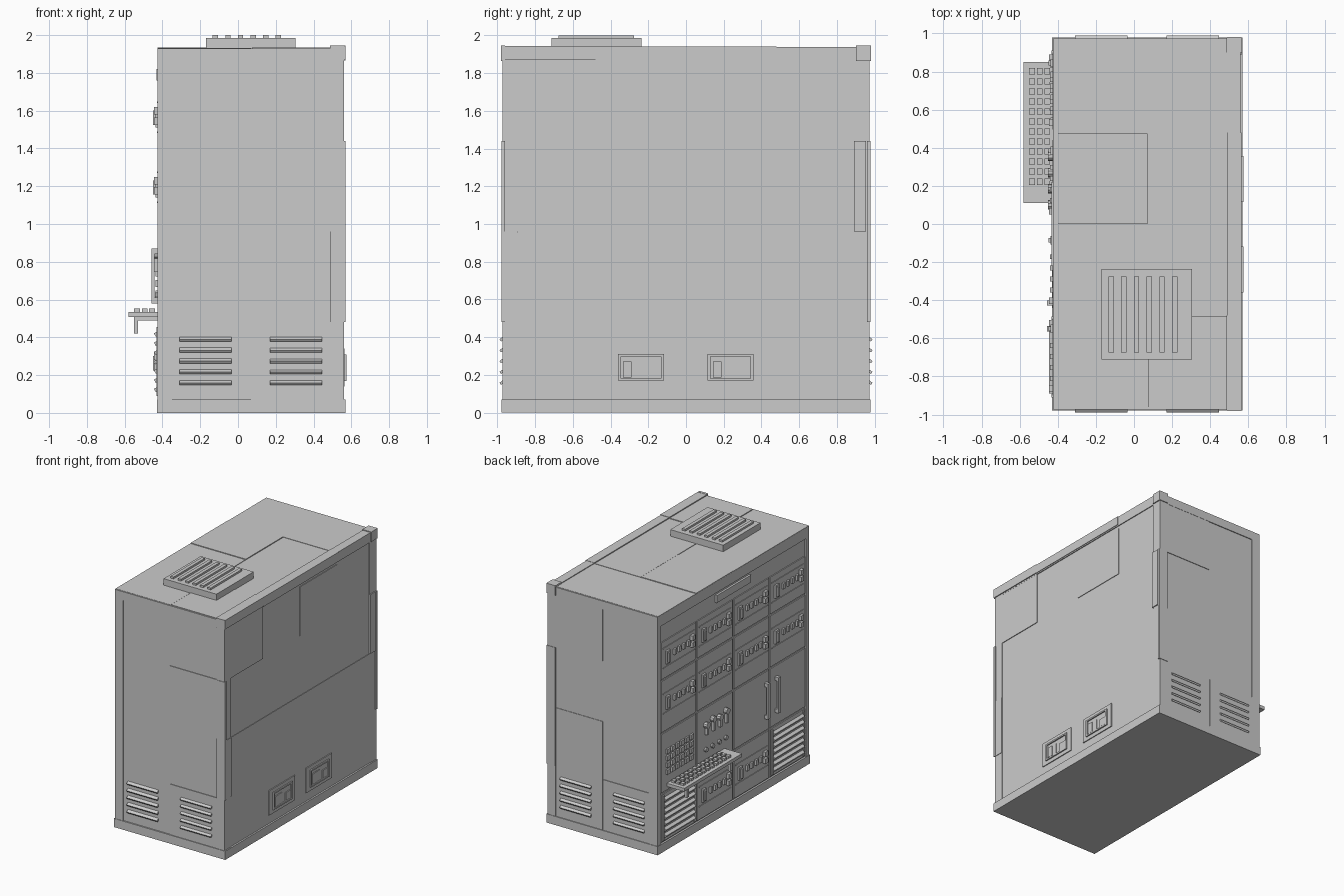
import bpy, bmesh, math
from mathutils import Matrix, Vector

grey = bpy.data.materials.new("cabinet_grey")
grey.diffuse_color = (0.6, 0.6, 0.6, 1)


def finish(name, bm):
    me = bpy.data.meshes.new(name)
    bm.to_mesh(me)
    bm.free()
    me.materials.append(grey)
    ob = bpy.data.objects.new(name, me)
    bpy.context.collection.objects.link(ob)
    return ob


def add_box(bm, b, tilt=None):
    """b = x0,x1,y0,y1,z0,z1 ; tilt = (angle, axis) about the box centre"""
    c = Vector(((b[0] + b[1]) / 2, (b[2] + b[3]) / 2, (b[4] + b[5]) / 2))
    m = Matrix.Translation(c)
    if tilt:
        m = m @ Matrix.Rotation(tilt[0], 4, tilt[1])
    m = m @ Matrix.Diagonal((b[1] - b[0], b[3] - b[2], b[5] - b[4], 1))
    bmesh.ops.create_cube(bm, size=1, matrix=m)


def boxes(name, items, tilt=None):
    bm = bmesh.new()
    for b in items:
        add_box(bm, b, tilt)
    return finish(name, bm)


# Core and plinth
boxes("cabinet_body", [(-0.415, 0.553, -0.967, 0.967, 0.05, 1.927)])
boxes("plinth", [(-0.43, 0.57, -0.978, 0.978, 0, 0.07)])

# Raised frames and cover plates on the front and back
for s, label in ((-1, "front"), (1, "back")):
    def slab(x0, x1, z0, z1, t):
        a, b = sorted((s * 0.96, s * (0.967 + t)))
        return (x0, x1, a, b, z0, z1)
    boxes(label + "_frame", [slab(-0.425, -0.35, 0.07, 1.93, 0.007),
                             slab(-0.35, 0.49, 1.86, 1.93, 0.007),
                             slab(0.49, 0.56, 0.07, 1.93, 0.007)])
    boxes(label + "_corner_guard", [slab(0.49, 0.568, 0.48, 1.44, 0.011),
                                    slab(0.488, 0.564, 1.865, 1.945, 0.014)])
    if s < 0:
        plates = [slab(0.07, 0.49, 0.07, 0.48, 0.005), slab(0.07, 0.49, 0.96, 1.44, 0.005)]
    else:
        plates = [slab(-0.35, 0.065, 0.07, 0.48, 0.005), slab(0.07, 0.49, 1.44, 1.86, 0.005),
                  slab(0.07, 0.49, 0.07, 0.95, 0.004)]
    boxes(label + "_cover_plates", plates)
    # Louvres, two groups of five
    slats = []
    for x0 in (-0.31, 0.17):
        for i in range(5):
            z = 0.16 + i * 0.0575
            y = s * 0.975
            slats.append((x0, x0 + 0.275, y - 0.012, y + 0.012, z - 0.007, z + 0.007))
    boxes(label + "_louvres", slats, (-s * math.radians(35), 'X'))

# Right side frame, plates and seam
boxes("right_frame", [(0.54, 0.56, -0.972, -0.89, 0.07, 1.93), (0.54, 0.56, 0.89, 0.972, 0.07, 1.93),
                      (0.54, 0.56, -0.89, 0.89, 1.86, 1.93)])
boxes("right_guards", [(0.54, 0.568, 0.89, 0.955, 0.96, 1.44), (0.54, 0.564, -0.975, -0.89, 0.48, 0.96)])
boxes("right_cover_plates", [(0.54, 0.5565, -0.89, 0.89, 0.07, 0.955),
                             (0.54, 0.559, -0.89, -0.48, 1.44, 1.86),
                             (0.54, 0.558, 0.0, 0.48, 1.44, 1.84)])

# Power sockets on the right side
for y0, label in ((-0.405, "front"), (0.07, "rear")):
    boxes(label + "_socket_plate", [(0.55, 0.564, y0, y0 + 0.333, 0.14, 0.34)])
    a, b, c, d = y0 + 0.045, y0 + 0.288, 0.17, 0.31
    boxes(label + "_socket_frame", [(0.55, 0.574, a, a + 0.015, c, d), (0.55, 0.574, b - 0.015, b, c, d),
                                    (0.55, 0.574, a, b, c, c + 0.012), (0.55, 0.574, a, b, d - 0.012, d)])
    boxes(label + "_socket_inserts", [(0.55, 0.572, y0 + 0.072, y0 + 0.117, 0.185, 0.27),
                                      (0.55, 0.569, y0 + 0.12, y0 + 0.163, 0.185, 0.27),
                                      (0.55, 0.571, y0 + 0.203, y0 + 0.27, 0.185, 0.25)])

# Roof tiles, edge trim and vent
boxes("roof_tiles", [(-0.425, 0.49, 0.48, 0.965, 1.91, 1.932), (-0.425, 0.07, 0.0, 0.475, 1.91, 1.935),
                     (0.075, 0.49, -0.48, 0.475, 1.91, 1.932), (-0.425, 0.07, -0.965, -0.005, 1.91, 1.932),
                     (0.075, 0.49, -0.965, -0.485, 1.91, 1.935)])
boxes("roof_edge_trim", [(0.488, 0.56, -0.975, 0.975, 1.91, 1.938), (0.488, 0.565, -0.48, 0.48, 1.87, 1.94),
                         (0.486, 0.568, 0.9, 0.978, 1.865, 1.945), (0.486, 0.568, -0.978, -0.48, 1.87, 1.943)])
boxes("roof_vent", [(-0.17, 0.305, -0.712, -0.235, 1.92, 1.985)])
boxes("roof_vent_slats", [(-0.134 + i * 0.0667, -0.106 + i * 0.0667, -0.675, -0.275, 1.98, 2.0)
                          for i in range(6)])

# Control side (-x): frame bars around a 4 x 4 grid of modules
boxes("control_frame", [(-0.426, -0.4, 0.93, 0.972, 0.07, 1.93), (-0.426, -0.4, -0.972, -0.93, 0.07, 1.93),
                        (-0.426, -0.4, -0.93, 0.93, 1.84, 1.93)])
cols = [(0.475, 0.92), (0.01, 0.46), (-0.46, -0.01), (-0.92, -0.475)]   # y ranges
rows = [(1.40, 1.70), (0.97, 1.385), (0.48, 0.955), (0.08, 0.465)]      # z ranges
boxes("module_panels", [(-0.423, -0.4, y0, y1, z0, z1) for y0, y1 in cols for z0, z1 in rows])
boxes("header_plate", [(-0.432, -0.4, -0.22, 0.22, 1.76, 1.82)])


# Handle, small keys and two stacked switches on the drive modules
def drive(name, col, z):
    y0, y1 = cols[col]
    h, p = y1 - 0.075, []
    p += [(-0.438, -0.41, h - 0.022, h + 0.022, z - 0.06, z + 0.045),
          (-0.45, -0.43, h - 0.012, h + 0.012, z - 0.045, z + 0.03)]
    p += [(-0.44, -0.41, h - 0.10 - i * 0.058, h - 0.075 - i * 0.058, z - 0.02, z + 0.025)
          for i in range(4)]
    p += [(-0.446, -0.41, y0 + 0.04, y0 + 0.075, z + d - 0.02, z + d + 0.02) for d in (-0.025, 0.03)]
    # thin recess rails
    p += [(-0.428, -0.41, y0 + 0.02, y1 - 0.02, z + d - 0.004, z + d + 0.004) for d in (-0.085, 0.075)]
    boxes(name, p)


for c in range(4):
    drive("top_drive_%d" % (c + 1), c, 1.57)
    drive("middle_drive_%d" % (c + 1), c, 1.2)
for c in (1, 2):
    drive("lower_drive_%d" % c, c, 0.27)

# Door handles
for i, y in enumerate((-0.415, -0.55)):
    boxes("door_handle_%d" % (i + 1), [(-0.457, -0.443, y - 0.014, y + 0.014, 0.58, 0.87),
                                       (-0.447, -0.41, y - 0.014, y + 0.014, 0.58, 0.61),
                                       (-0.447, -0.41, y - 0.014, y + 0.014, 0.84, 0.87)])

# Side vents in the outer bottom modules
for c, label in ((0, "rear"), (3, "front")):
    y0, y1 = cols[c]
    boxes(label + "_side_vent", [(-0.442, -0.415, y0 + 0.03, y1 - 0.03, z - 0.01, z + 0.01)
                                 for z in [0.125 + i * 0.049 for i in range(7)]],
          (math.radians(-30), 'Y'))
    boxes(label + "_side_vent_frame", [(-0.432, -0.41, y, y + 0.02, 0.09, 0.455)
                                       for y in (y0 + 0.01, y1 - 0.03)])

# Button grid above the keyboard
boxes("button_grid", [(-0.437, -0.41, 0.52 + i * 0.06, 0.56 + i * 0.06, 0.61 + j * 0.056, 0.648 + j * 0.056)
                      for i in range(6) for j in range(4)])

# Jacks with plugs
bm = bmesh.new()
for i in range(4):
    y = 0.1 + i * 0.085
    for z, r, x in ((0.84 - 0.02 * (i % 2), 0.025, -0.452), (0.62, 0.018, -0.44)):
        bmesh.ops.create_cone(bm, cap_ends=True, segments=10, radius1=r, radius2=r, depth=-x - 0.41,
                              matrix=Matrix.Translation(((x - 0.41) / 2, y, z)) @ Matrix.Rotation(math.pi / 2, 4, 'Y'))
    add_box(bm, (-0.448, -0.425, y - 0.011, y + 0.011, 0.745, 0.825))
finish("jacks_and_plugs", bm)

# Keyboard shelf with keys and brackets
boxes("keyboard_shelf", [(-0.58, -0.42, 0.11, 0.85, 0.508, 0.535)])
boxes("keyboard_keys", [(x - 0.015, x + 0.015, y - 0.016, y + 0.016, 0.53, 0.553)
                        for x in (-0.535, -0.494, -0.455)
                        for y in [0.222 + i * 0.0527 for i in range(12)]])
boxes("keyboard_brackets", [b for y in (0.19, 0.75) for b in
                            ((-0.55, -0.53, y, y + 0.025, 0.42, 0.51), (-0.55, -0.42, y, y + 0.025, 0.49, 0.51))])
